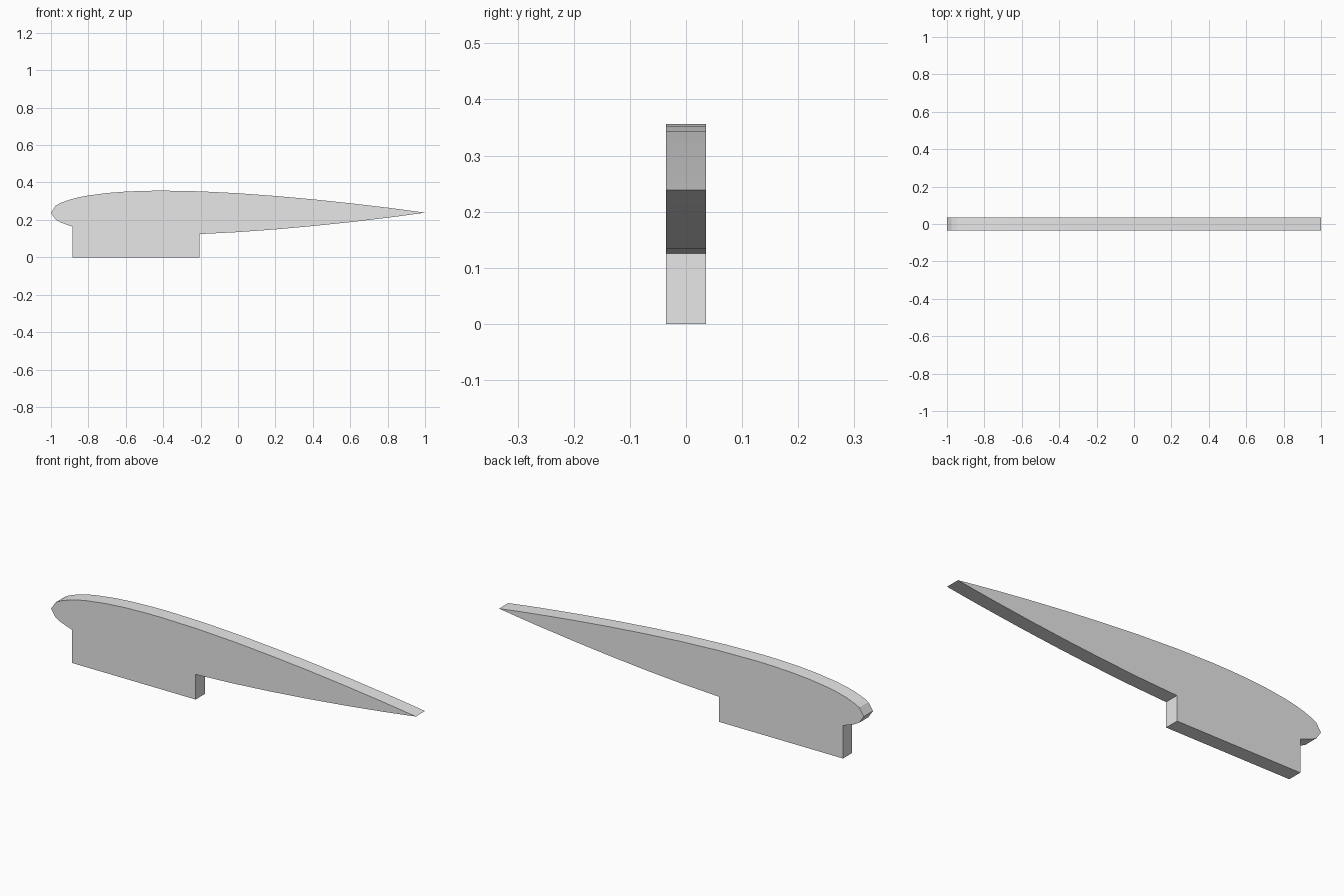
import bpy
import bmesh

HALF_DEPTH = 0.036
MID_Z = 0.2385
THICKNESS = 0.118
BASE_LEFT, BASE_RIGHT = -0.886, -0.207

cube = bpy.data.objects.get("Cube")
if cube:
    bpy.data.objects.remove(cube, do_unlink=True)

grey = bpy.data.materials.new("light grey")
grey.use_nodes = True
grey.diffuse_color = (0.8, 0.8, 0.8, 1)
grey.node_tree.nodes["Principled BSDF"].inputs["Base Color"].default_value = (0.8, 0.8, 0.8, 1)


def half_height(x):
    """Half thickness of a symmetric airfoil whose chord runs from -1 to 1."""
    c = (x + 1) / 2
    return 10 * THICKNESS * (0.2969 * c ** 0.5 - 0.126 * c - 0.3516 * c ** 2
                             + 0.2843 * c ** 3 - 0.1036 * c ** 4)


# Stations along the chord, closer together at the nose
fractions = [0, 0.0125, 0.025, 0.05, 0.075, 0.1, 0.15, 0.2, 0.25, 0.3]
fractions += [0.4 + 0.1 * i for i in range(6)] + [0.95, 1]
stations = [2 * f - 1 for f in fractions]

# Outline: upper curve to the tail, lower curve back, with the base block
upper = [(x, MID_Z + half_height(x)) for x in stations]
lower_tail = [(x, MID_Z - half_height(x)) for x in reversed(stations[1:-1]) if x > BASE_RIGHT]
lower_nose = [(x, MID_Z - half_height(x)) for x in reversed(stations[1:-1]) if x < BASE_LEFT]
base = [(BASE_RIGHT, MID_Z - half_height(BASE_RIGHT)), (BASE_RIGHT, 0),
        (BASE_LEFT, 0), (BASE_LEFT, MID_Z - half_height(BASE_LEFT))]
outline = upper + lower_tail + base + lower_nose

# Extrude the outline through the depth
bm = bmesh.new()
side = bm.faces.new([bm.verts.new((x, -HALF_DEPTH, z)) for x, z in outline])
result = bmesh.ops.extrude_face_region(bm, geom=[side], use_keep_orig=True)
moved = [v for v in result["geom"] if isinstance(v, bmesh.types.BMVert)]
bmesh.ops.translate(bm, verts=moved, vec=(0, 2 * HALF_DEPTH, 0))
bmesh.ops.recalc_face_normals(bm, faces=bm.faces)

mesh = bpy.data.meshes.new("airfoil_rib_with_base")
bm.to_mesh(mesh)
bm.free()
mesh.materials.append(grey)
rib = bpy.data.objects.new("airfoil_rib_with_base", mesh)
bpy.context.collection.objects.link(rib)
